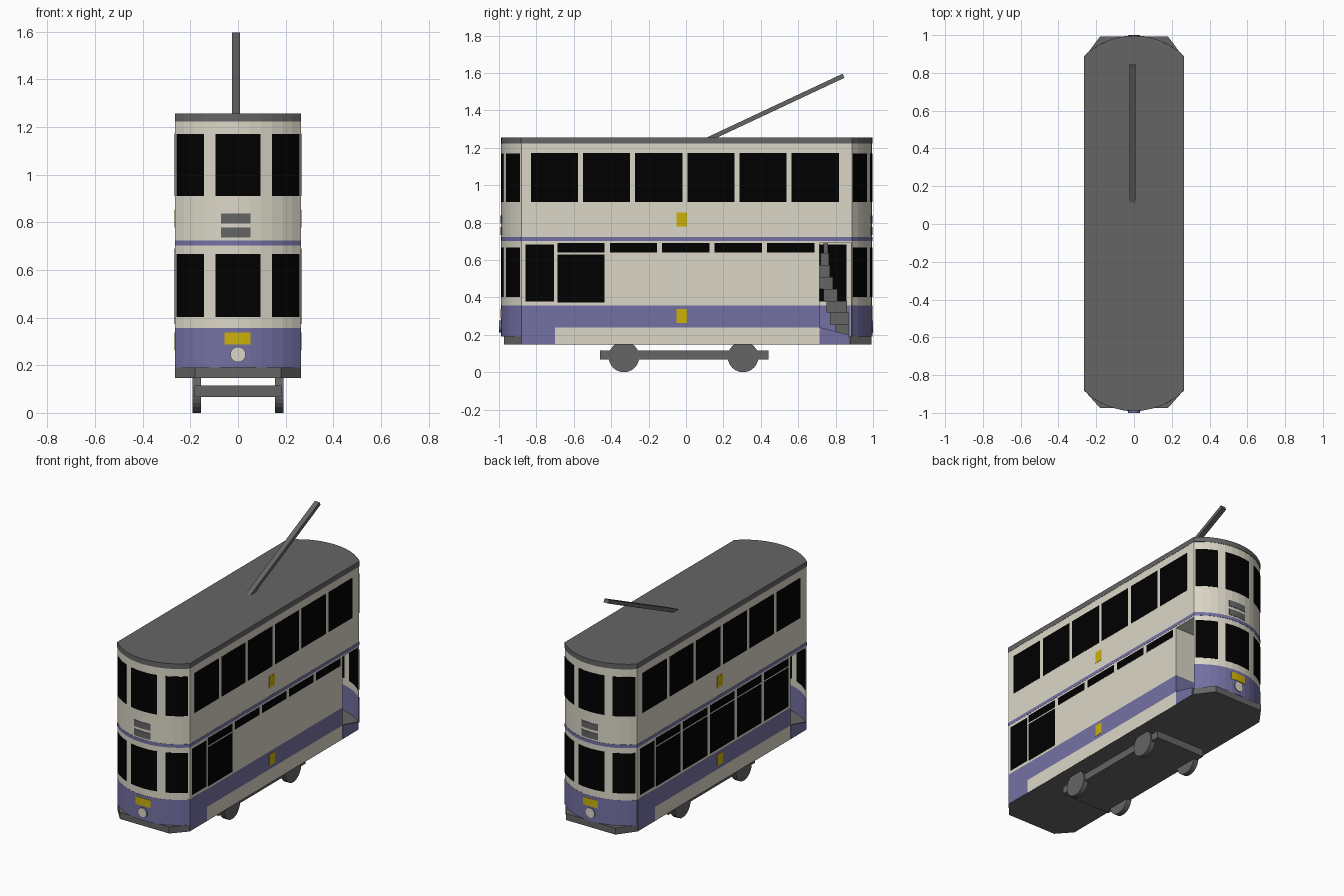
import bpy, bmesh, math
from mathutils import Vector

if "Cube" in bpy.data.objects:
    bpy.data.objects.remove(bpy.data.objects["Cube"])


def material(name, rgb):
    m = bpy.data.materials.new(name)
    m.diffuse_color = (*rgb, 1)
    m.use_nodes = True
    m.node_tree.nodes["Principled BSDF"].inputs["Base Color"].default_value = m.diffuse_color
    return m


CREAM = material("cream", (0.71, 0.68, 0.575))
BLUE = material("violet blue", (0.175, 0.165, 0.37))
GREY = material("grey", (0.13, 0.13, 0.13))
BLACK = material("window black", (0.0, 0.0, 0.0))
GOLD = material("yellow", (0.60, 0.44, 0.003))

W, CORNER, TIP = 0.264, 0.88, 0.988      # half width, start of curved end, end of body
BACK = 0.007                             # the back end reaches slightly further
RISE = TIP - CORNER
R = (W * W + RISE * RISE) / (2 * RISE)   # radius of the curved end
half_parts = []                          # parts repeated by a half turn


def prism(name, poly, a, b, mat, axis="z", half=False):
    """Extrude a 2D outline from a to b along z or x."""
    bm = bmesh.new()
    put = (lambda u, v, w: (u, v, w)) if axis == "z" else (lambda u, v, w: (w, u, v))
    lo = [bm.verts.new(put(u, v, a)) for u, v in poly]
    hi = [bm.verts.new(put(u, v, b)) for u, v in poly]
    bm.faces.new(lo)
    bm.faces.new(hi)
    n = len(poly)
    for i in range(n):
        j = (i + 1) % n
        bm.faces.new((lo[i], lo[j], hi[j], hi[i]))
    bmesh.ops.recalc_face_normals(bm, faces=bm.faces)
    me = bpy.data.meshes.new(name)
    bm.to_mesh(me)
    bm.free()
    me.materials.append(mat)
    ob = bpy.data.objects.new(name, me)
    bpy.context.collection.objects.link(ob)
    if half:
        half_parts.append(ob)
    return ob


def box(name, x, y, z, mat, half=False):
    poly = [(x[0], y[0]), (x[1], y[0]), (x[1], y[1]), (x[0], y[1])]
    return prism(name, poly, z[0], z[1], mat, half=half)


def arc(x0, x1, n):
    """Points along the curved front end, from x0 to x1."""
    a0, a1 = math.asin(x0 / R), math.asin(x1 / R)
    out = []
    for i in range(n + 1):
        t = a0 + (a1 - a0) * i / n
        out.append((R * math.sin(t), R - TIP - R * math.cos(t)))
    return out


def offset(path, d):
    """Move an open path outward by d."""
    out = []
    for i, p in enumerate(path):
        q0, q1 = path[max(i - 1, 0)], path[min(i + 1, len(path) - 1)]
        t = (Vector(q1) - Vector(q0)).normalized()
        out.append((p[0] - t.y * d, p[1] + t.x * d))
    return out


def strip(name, path, z, d_in, d_out, mat):
    """Thin upright wall following a path."""
    return prism(name, offset(path, d_out) + offset(path, d_in)[::-1], z[0], z[1], mat, half=True)


def plan(grow=0.0):
    front = offset(arc(W, -W, 12), grow)
    return front + [(-x, BACK - y) for x, y in front]


def disc(cy, cz, r, n):
    return [(cy + r * math.cos(2 * math.pi * i / n), cz + r * math.sin(2 * math.pi * i / n))
            for i in range(n)]


# chassis plate with faceted bumpers
prism("chassis", [(-0.2635, -0.88), (-0.18, -0.974), (0.18, -0.974), (0.2635, -0.88),
                  (0.2635, 0.88), (0.18, 0.993), (-0.18, 0.993), (-0.2635, 0.88)], 0.147, 0.19, GREY)

# lower saloon in bands, upper deck, waist stripe and roof
for name, z, mat in (("saloon_sill", (0.15, 0.24), CREAM), ("saloon_blue_band", (0.24, 0.357), BLUE),
                     ("saloon_wall", (0.357, 0.70), CREAM)):
    box(name, (-W, W), (-0.715, 0.715), z, mat)
prism("upper_deck", plan(), 0.69, 1.222, CREAM)
prism("waist_stripe", plan(0.0015), 0.702, 0.724, BLUE)
prism("roof", plan(0.002), 1.222, 1.256, GREY)

# curved end walls around the platform, open on one side
end = [(W, -0.70)] + arc(W, -W, 12)
strip("end_wall", end, (0.357, 0.70), -0.005, 0, CREAM)
strip("end_dash", arc(W, -W, 12), (0.19, 0.357), -0.005, 0.001, BLUE)
box("corner_panel", (W - 0.005, W + 0.001), (-0.88, -0.70), (0.15, 0.357), BLUE, True)

# end windows on both decks, lower ones showing on both sides of the wall
for x0, x1 in ((0.257, 0.142), (0.093, -0.095), (-0.142, -0.257)):
    strip("end_window_lower", arc(x0, x1, 4), (0.403, 0.667), -0.007, 0.002, BLACK)
    strip("end_window_upper", arc(x0, x1, 4), (0.91, 1.17), -0.003, 0.002, BLACK)

# end fittings: indicator boxes, badge plate, headlamp
for z0 in (0.735, 0.795):
    strip("end_indicator", arc(0.052, -0.07, 3), (z0, z0 + 0.042), -0.003, 0.003, GREY)
strip("end_plate", arc(0.052, -0.056, 3), (0.286, 0.337), -0.003, 0.003, GOLD)
bpy.ops.mesh.primitive_cylinder_add(vertices=20, radius=0.032, depth=0.03,
                                    location=(0, -0.985, 0.245), rotation=(math.pi / 2, 0, 0))
lamp = bpy.context.object
lamp.name = "headlamp"
lamp.data.materials.append(CREAM)
lamp.data.materials.append(BLUE)
for p in lamp.data.polygons:              # blue rim, cream lens
    p.material_index = 0 if abs(p.normal.z) > 0.5 else 1
half_parts.append(lamp)

# side windows and plates
SX = (W - 0.004, W + 0.0015)
for i in range(6):
    y = -0.83 + i * 0.279
    box("upper_window", SX, (y, y + 0.252), (0.91, 1.173), BLACK, True)
box("platform_window", (W - 0.007, W + 0.0015), (-0.858, -0.705), (0.378, 0.682), BLACK, True)
for i in range(5):
    y = -0.688 + i * 0.2805
    box("transom", SX, (y, y + 0.253), (0.64, 0.69), BLACK, True)
box("saloon_window", SX, (-0.688, -0.435), (0.372, 0.63), BLACK, True)
for z0 in (0.262, 0.778):
    box("side_plate", SX, (-0.052, 0.005), (z0, z0 + 0.075), GOLD, True)

# platform skirt below the open doorway
prism("platform_skirt", [(-0.715, 0.15), (-0.87, 0.15), (-0.87, 0.20), (-0.715, 0.24)],
      -W - 0.001, -W + 0.01, BLUE, "x", True)

# winding stair deep inside the platform
STEPS = [(0.80, 0.87), (0.77, 0.87), (0.75, 0.86), (0.735, 0.81),
         (0.715, 0.785), (0.715, 0.77), (0.72, 0.765), (0.735, 0.76)]
for i, (y0, y1) in enumerate(STEPS):
    x = 0.02 + 0.014 * i
    box("stair_step", (x, x + 0.11), (-y1, -y0), (0.19 + 0.064 * i, 0.254 + 0.064 * i), GREY, True)

# repeat everything on the other side and end by a half turn
for ob in half_parts:
    twin = ob.copy()
    if ob.name.startswith("headlamp"):
        twin.location = (0, 0.985, 0.245)
        twin.rotation_euler = (math.pi / 2, 0, math.pi)
    else:
        twin.rotation_euler = (0, 0, math.pi)
        if ob.name.startswith("end_"):
            twin.location.y = BACK
    bpy.context.collection.objects.link(twin)

# one side is panelled; the other keeps all its saloon windows
for i in range(1, 5):
    y = 0.688 - i * 0.2805
    box("far_saloon_window", (-SX[1], -SX[0]), (y - 0.253, y), (0.372, 0.63), BLACK)

# truck: wheels beside a flat frame, held by two pads
for cy in (-0.332, 0.305):
    for s in (-1, 1):
        prism("wheel", disc(cy, 0.082, 0.082, 24), s * 0.155, s * 0.19, GREY, "x")
box("truck_frame", (-0.182, 0.182), (-0.46, 0.442), (0.067, 0.115), GREY)

# trolley pole on the roof
pole = box("trolley_pole", (-0.017, 0.017), (-0.4, 0.4), (-0.012, 0.012), GREY)
pole.location = (-0.008, 0.48, 1.415)
pole.rotation_euler = (math.atan2(0.338, 0.72), 0, 0)
